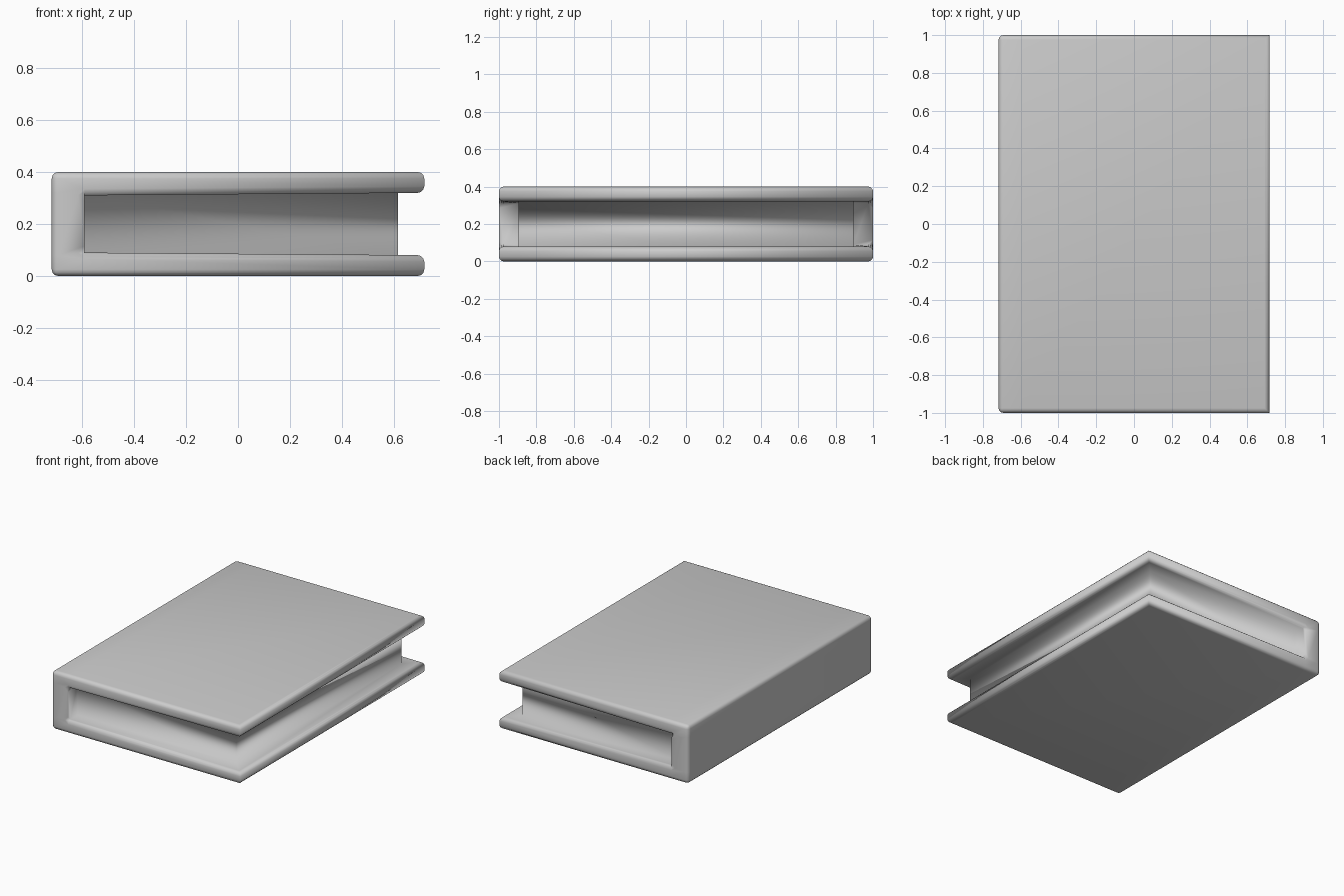
import bpy, bmesh

if "Cube" in bpy.data.objects:
    bpy.data.objects.remove(bpy.data.objects["Cube"])

W, D, H = 0.717, 1.0, 0.4      # half width, half depth, height
COVER = 0.08                   # cover board thickness
SPINE_X = -0.59                # inner face of the spine
PAGE_X, PAGE_Y = 0.615, 0.895  # extent of the page block

bm = bmesh.new()

# solid closed book block
bmesh.ops.create_cube(bm, size=1)
for v in bm.verts:
    v.co = (v.co.x * 2 * W, v.co.y * 2 * D, (v.co.z + 0.5) * H)

# cuts marking the two covers and the spine
for co, no in [((0, 0, COVER), (0, 0, 1)), ((0, 0, H - COVER), (0, 0, 1)),
               ((SPINE_X, 0, 0), (1, 0, 0))]:
    bmesh.ops.bisect_plane(bm, geom=bm.verts[:] + bm.edges[:] + bm.faces[:],
                           plane_co=co, plane_no=no)

# covers thicken slightly towards the spine
for v in bm.verts:
    if abs(v.co.x - SPINE_X) < 1e-3 and 0.01 < v.co.z < H - 0.01:
        v.co.z += 0.01 if v.co.z < H / 2 else -0.01

# page block: push the middle band inwards on three sides
bm.normal_update()
band = [f for f in bm.faces
        if abs(f.normal.z) < 0.5 and f.calc_center_median().x > SPINE_X + 0.01
        and abs(f.calc_center_median().z - H / 2) < 0.05]
new = bmesh.ops.extrude_face_region(bm, geom=band)["geom"]
bmesh.ops.delete(bm, geom=[f for f in band if f.is_valid], context='FACES_ONLY')
for v in (g for g in new if isinstance(g, bmesh.types.BMVert)):
    v.co.y *= PAGE_Y / D
    if v.co.x > 0.7:
        v.co.x = PAGE_X
bmesh.ops.recalc_face_normals(bm, faces=bm.faces[:])

# rounded rims of the covers and spine
def is_rim(e):
    a, b = (v.co for v in e.verts)
    if len(e.link_faces) != 2 or e.calc_face_angle_signed(0) < 0.5:
        return False
    outer = all(abs(p.x) > W - 1e-3 or abs(p.y) > D - 1e-3 for p in (a, b))
    vertical = abs(a.x - b.x) + abs(a.y - b.y) < 1e-3
    return outer and not (vertical and a.x > -W + 1e-3)

bmesh.ops.bevel(bm, geom=[e for e in bm.edges if is_rim(e)], offset=0.025,
                offset_type='OFFSET', segments=3, profile=0.5,
                affect='EDGES', clamp_overlap=True)
for f in bm.faces:
    f.smooth = True

mesh = bpy.data.meshes.new("book")
bm.to_mesh(mesh)
bm.free()
bpy.context.collection.objects.link(bpy.data.objects.new("book", mesh))
